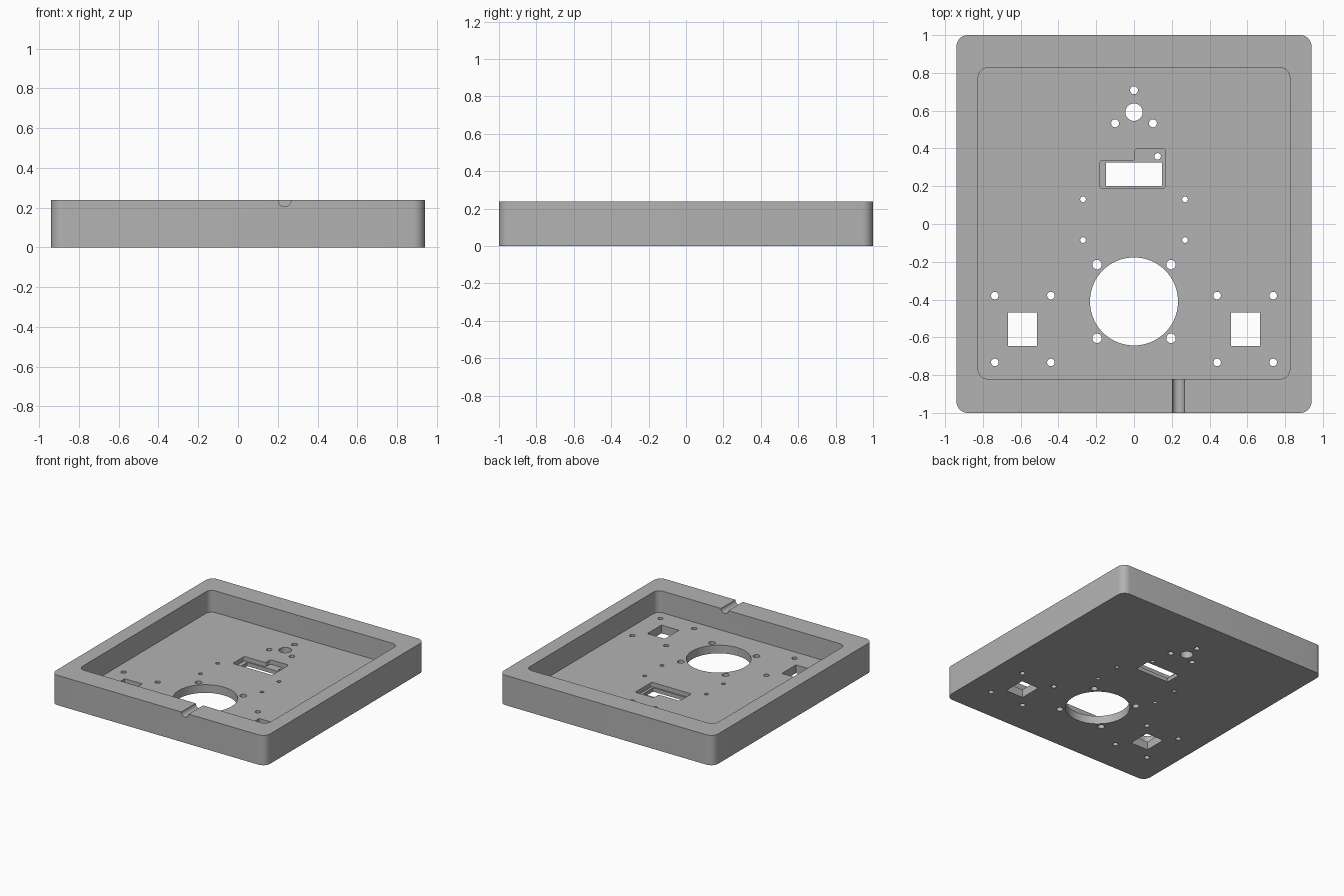
import bpy, bmesh, math
from mathutils import Matrix

cube = bpy.data.objects.get("Cube")
if cube:
    bpy.data.objects.remove(cube, do_unlink=True)

HEIGHT, FLOOR, LEDGE = 0.237, 0.065, 0.03

gray = bpy.data.materials.new("plain gray")
gray.use_nodes = True
color = (0.45, 0.45, 0.45, 1)
gray.diffuse_color = color
gray.node_tree.nodes["Principled BSDF"].inputs["Base Color"].default_value = color

cutters = []


def prism(name, outline, z0, z1, radius=0.0):
    """Extrude an outline upward, rounding its upright edges."""
    bm = bmesh.new()
    face = bm.faces.new([bm.verts.new((x, y, z0)) for x, y in outline])
    top = bmesh.ops.extrude_face_region(bm, geom=[face])["geom"]
    bmesh.ops.translate(bm, vec=(0, 0, z1 - z0),
                        verts=[v for v in top if isinstance(v, bmesh.types.BMVert)])
    bmesh.ops.recalc_face_normals(bm, faces=bm.faces)
    if radius:
        upright = [e for e in bm.edges if abs(e.verts[0].co.z - e.verts[1].co.z) > 1e-4]
        bmesh.ops.bevel(bm, geom=upright, offset=radius, segments=8,
                        affect='EDGES', profile=0.5)
    return finish(name, bm)


def finish(name, bm):
    mesh = bpy.data.meshes.new(name)
    bm.to_mesh(mesh)
    bm.free()
    mesh.materials.append(gray)
    ob = bpy.data.objects.new(name, mesh)
    bpy.context.collection.objects.link(ob)
    return ob


def rect(x0, x1, y0, y1):
    return [(x0, y0), (x1, y0), (x1, y1), (x0, y1)]


def hole(x, y, r, sides=32):
    """Round hole through the floor."""
    ring = [(x + r * math.cos(2 * math.pi * i / sides),
             y + r * math.sin(2 * math.pi * i / sides)) for i in range(sides)]
    cutters.append(prism("round_hole_cutter", ring, -0.1, 0.15))


# Tray body and its rounded pocket
tray = prism("tray", rect(-0.94, 0.94, -1, 1), 0, HEIGHT, 0.06)
cutters.append(prism("pocket_cutter", rect(-0.825, 0.825, -0.82, 0.827), FLOOR, 0.5, 0.05))

# Cable groove across the front wall
bm = bmesh.new()
bmesh.ops.create_cone(bm, cap_ends=True, segments=32, radius1=0.032, radius2=0.032, depth=0.5,
                      matrix=Matrix.Translation((0.235, -1, HEIGHT))
                      @ Matrix.Rotation(math.pi / 2, 4, 'X'))
cutters.append(finish("groove_cutter", bm))

# Stepped display recess with its window
step = [(-0.18, 0.19), (0.167, 0.19), (0.167, 0.398), (0.005, 0.398),
        (0.005, 0.336), (-0.18, 0.336)]
cutters.append(prism("recess_cutter", step, LEDGE, 0.15, 0.012))
cutters.append(prism("window_cutter", rect(-0.148, 0.147, 0.202, 0.326), -0.1, 0.15))
hole(0.125, 0.358, 0.017)

# Large opening, small opening and the screw holes on the centre line
hole(0, -0.41, 0.233, 96)
hole(0, 0.592, 0.046, 48)
hole(0, 0.708, 0.021)

# Mirrored features
for s in (-1, 1):
    hole(s * 0.1, 0.533, 0.021)
    for y in (0.13, -0.085):
        hole(s * 0.27, y, 0.015)
    for y in (-0.215, -0.605):
        hole(s * 0.196, y, 0.025)
    for x in (0.44, 0.737):
        for y in (-0.379, -0.733):
            hole(s * x, y, 0.02)
    a, b = sorted((s * 0.513, s * 0.667))
    cutters.append(prism("switch_cutter", rect(a, b, -0.645, -0.468), -0.1, 0.15))

# Cut everything, keep the result and drop the cutters
for c in cutters:
    c.hide_render = True
    mod = tray.modifiers.new(c.name, 'BOOLEAN')
    mod.operation, mod.solver, mod.object = 'DIFFERENCE', 'EXACT', c
depsgraph = bpy.context.evaluated_depsgraph_get()
result = bpy.data.meshes.new_from_object(tray.evaluated_get(depsgraph))
tray.modifiers.clear()
tray.data = result
for c in cutters:
    bpy.data.objects.remove(c, do_unlink=True)

bpy.ops.object.select_all(action='DESELECT')
tray.select_set(True)
bpy.context.view_layer.objects.active = tray
bpy.ops.object.shade_smooth_by_angle(angle=math.radians(30))
